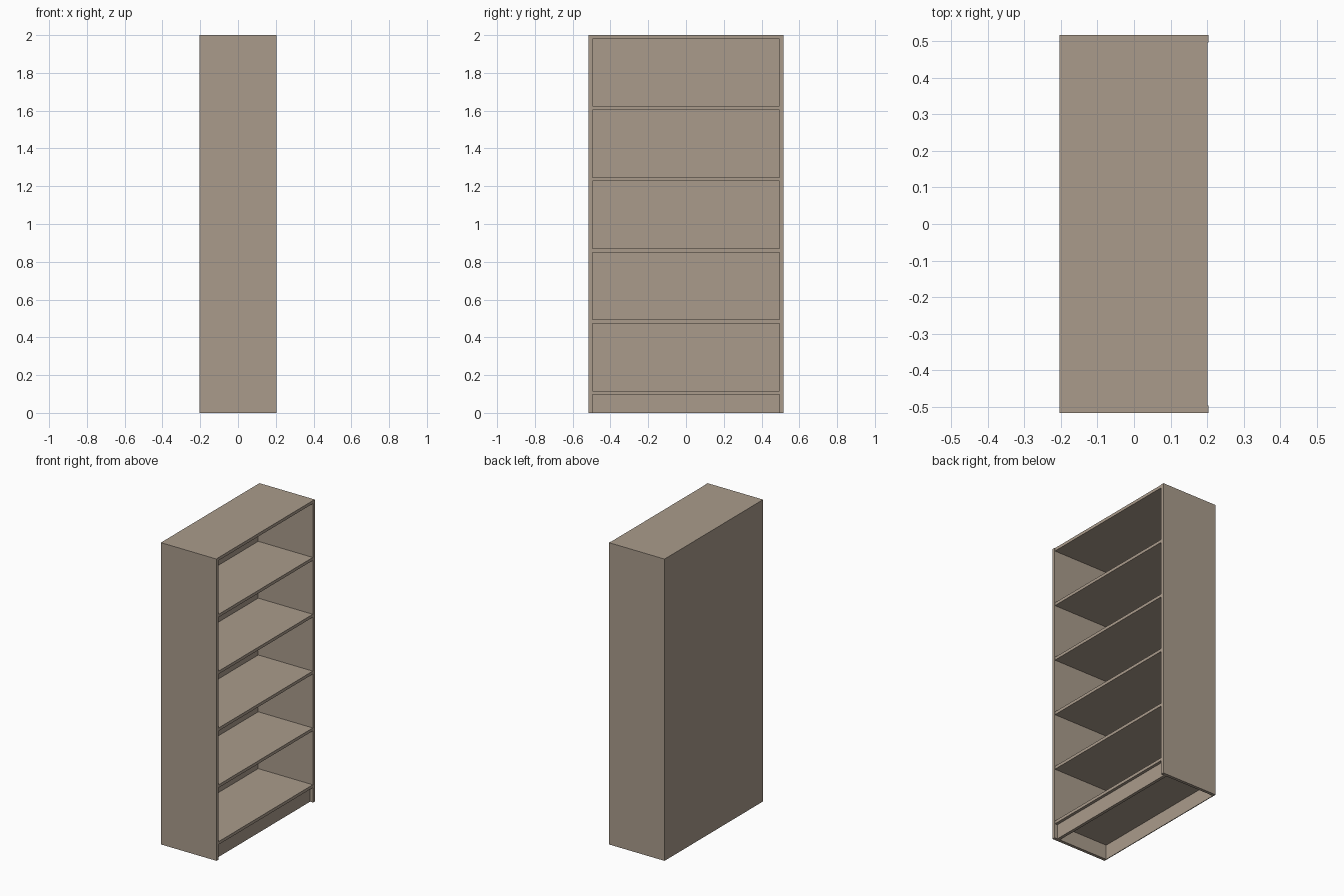
import bpy

if "Cube" in bpy.data.objects:
    bpy.data.objects.remove(bpy.data.objects["Cube"])

HALF_W = 0.516          # half width along y
T = 0.02                # board thickness
BACK, FRONT = -0.204, 0.204
BACK_T = 0.005
INNER = HALF_W - T
SHELF_FRONT = 0.201     # shelves sit just behind the side edges

wood = bpy.data.materials.new("wood")
wood.diffuse_color = (0.40, 0.33, 0.26, 1)
wood.use_nodes = True
wood.node_tree.nodes["Principled BSDF"].inputs["Base Color"].default_value = wood.diffuse_color


def board(name, x, y, z):
    """Box spanning the given (min, max) ranges."""
    bpy.ops.mesh.primitive_cube_add(size=1)
    ob = bpy.context.object
    ob.name = name
    for v in ob.data.vertices:
        v.co = [r[0] if c < 0 else r[1] for c, r in zip(v.co, (x, y, z))]
    ob.data.materials.append(wood)
    return ob


# Side panels
for name, s in (("side_panel_left", -1), ("side_panel_right", 1)):
    y = sorted((s * INNER, s * HALF_W))
    board(name, (BACK + BACK_T, FRONT), y, (0, 2))

# Thin back panel
board("back_panel", (BACK, BACK + BACK_T), (-HALF_W, HALF_W), (0, 2))

# Bottom shelf, middle shelves and top board, evenly spaced
step = (1.98 - 0.097) / 5
for i in range(6):
    z = 0.097 + i * step
    name = "top_board" if i == 5 else f"shelf_{i + 1}"
    board(name, (BACK + BACK_T, SHELF_FRONT), (-INNER, INNER), (z, z + T))

# Recessed plinth under the bottom shelf
board("plinth", (0.162, 0.182), (-INNER, INNER), (0, 0.097))
